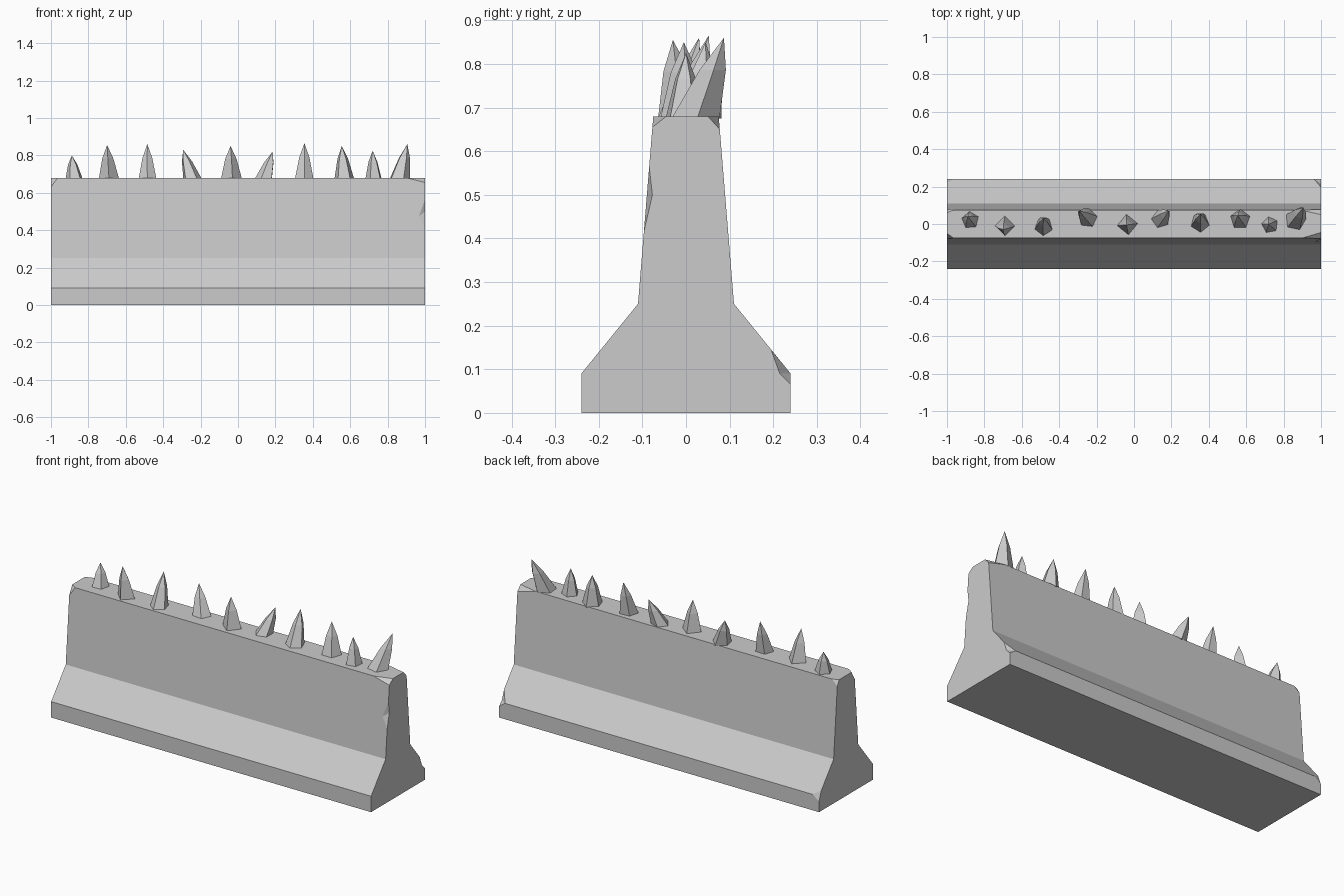
import bpy, bmesh, math
from mathutils import Vector

cube = bpy.data.objects.get("Cube")
if cube:
    bpy.data.objects.remove(cube, do_unlink=True)

grey = bpy.data.materials.new("concrete_grey")
grey.use_nodes = True
color = (0.6, 0.6, 0.6, 1)
grey.diffuse_color = color
grey.node_tree.nodes["Principled BSDF"].inputs["Base Color"].default_value = color


def make_object(name, bm):
    bmesh.ops.recalc_face_normals(bm, faces=bm.faces)
    mesh = bpy.data.meshes.new(name)
    bm.to_mesh(mesh)
    bm.free()
    mesh.materials.append(grey)
    obj = bpy.data.objects.new(name, mesh)
    bpy.context.collection.objects.link(obj)
    return obj


# Barrier body: half profile mirrored and extruded along x
half = [(0.24, 0), (0.24, 0.09), (0.11, 0.25), (0.075, 0.68)]
profile = half + [(-y, z) for y, z in reversed(half)]
bm = bmesh.new()
face = bm.faces.new([bm.verts.new((-1, y, z)) for y, z in profile])
grown = bmesh.ops.extrude_face_region(bm, geom=[face])
bmesh.ops.translate(bm, vec=(2, 0, 0),
                    verts=[v for v in grown["geom"] if isinstance(v, bmesh.types.BMVert)])
body = make_object("barrier_body", bm)


def chip(corner, points):
    """Break a piece off the body at a corner, bounded by the given points."""
    corner = Vector(corner)
    points = [Vector(p) for p in points]
    centre = sum(points, Vector()) / len(points)
    bm = bmesh.new()
    for p in points + [corner + (corner - centre) * 2]:
        bm.verts.new(p)
    bmesh.ops.convex_hull(bm, input=bm.verts)
    cutter = make_object("chip_cutter", bm)
    cutter.hide_render = True
    mod = body.modifiers.new("chip", 'BOOLEAN')
    mod.operation, mod.solver, mod.object = 'DIFFERENCE', 'EXACT', cutter
    bpy.context.view_layer.objects.active = body
    bpy.ops.object.modifier_apply(modifier=mod.name)
    bpy.data.objects.remove(cutter, do_unlink=True)


# Broken top corners: end, side, length along x, width along y, drop
for sx, sy, along, across, drop in [(-1, -1, 0.035, 0.025, 0.05), (-1, 1, 0.035, 0.015, 0.03),
                                    (1, -1, 0.1, 0.03, 0.025), (1, 1, 0.11, 0.025, 0.03)]:
    chip((sx, sy * 0.075, 0.68),
         [(sx * (1 - along), sy * 0.075, 0.68), (sx, sy * (0.075 - across), 0.68),
          (sx, sy * (0.075 + drop * 0.0814), 0.68 - drop)])

# Broken back foot corners and the notch in the front right edge
chip((1, 0.24, 0.09), [(1, 0.195, 0.145), (1, 0.24, 0.065), (1, 0.215, 0.09), (0.963, 0.24, 0.09)])
chip((-1, 0.24, 0.09), [(-1, 0.22, 0.115), (-1, 0.24, 0.06), (-0.96, 0.24, 0.09)])
chip((1, -0.091, 0.485), [(1, -0.0845, 0.565), (1, -0.0966, 0.415), (1, -0.077, 0.5), (0.968, -0.0917, 0.475)])


# Spikes: base x, base y, radius, tip x, tip y, tip z, sides, turn
spikes = [
    (-0.875, 0.02, 0.048, -0.888, 0.04, 0.80, 5, 0.4),
    (-0.69, -0.01, 0.054, -0.70, -0.03, 0.855, 4, 0.0),
    (-0.483, -0.015, 0.05, -0.485, 0.03, 0.86, 5, 0.9),
    (-0.245, 0.03, 0.052, -0.293, 0.07, 0.83, 5, 0.2),
    (-0.035, -0.003, 0.056, -0.04, -0.005, 0.85, 4, 0.1),
    (0.14, 0.025, 0.05, 0.185, 0.07, 0.82, 5, 0.6),
    (0.353, 0.005, 0.052, 0.355, 0.052, 0.865, 5, 1.0),
    (0.568, 0.025, 0.055, 0.555, 0.045, 0.85, 5, 0.3),
    (0.727, -0.005, 0.046, 0.72, 0.0, 0.825, 5, 0.5),
    (0.862, 0.02, 0.058, 0.905, 0.087, 0.86, 5, 0.1),
]
for i, (x, y, r, tx, ty, tz, sides, turn) in enumerate(spikes):
    base, tip = Vector((x, y, 0.675)), Vector((tx, ty, tz))
    bm = bmesh.new()
    rings = []
    for t, scale in [(0, 1), (0.6, 0.55)]:
        centre = base.lerp(tip, t)
        rings.append([bm.verts.new(centre + Vector((math.cos(a), math.sin(a), 0)) * r * scale)
                      for a in (turn + k * math.tau / sides for k in range(sides))])
    top = bm.verts.new(tip)
    bm.faces.new(rings[0])
    for k in range(sides):
        n = (k + 1) % sides
        bm.faces.new((rings[0][k], rings[0][n], rings[1][n], rings[1][k]))
        bm.faces.new((rings[1][k], rings[1][n], top))
    make_object(f"spike_{i + 1}", bm)
